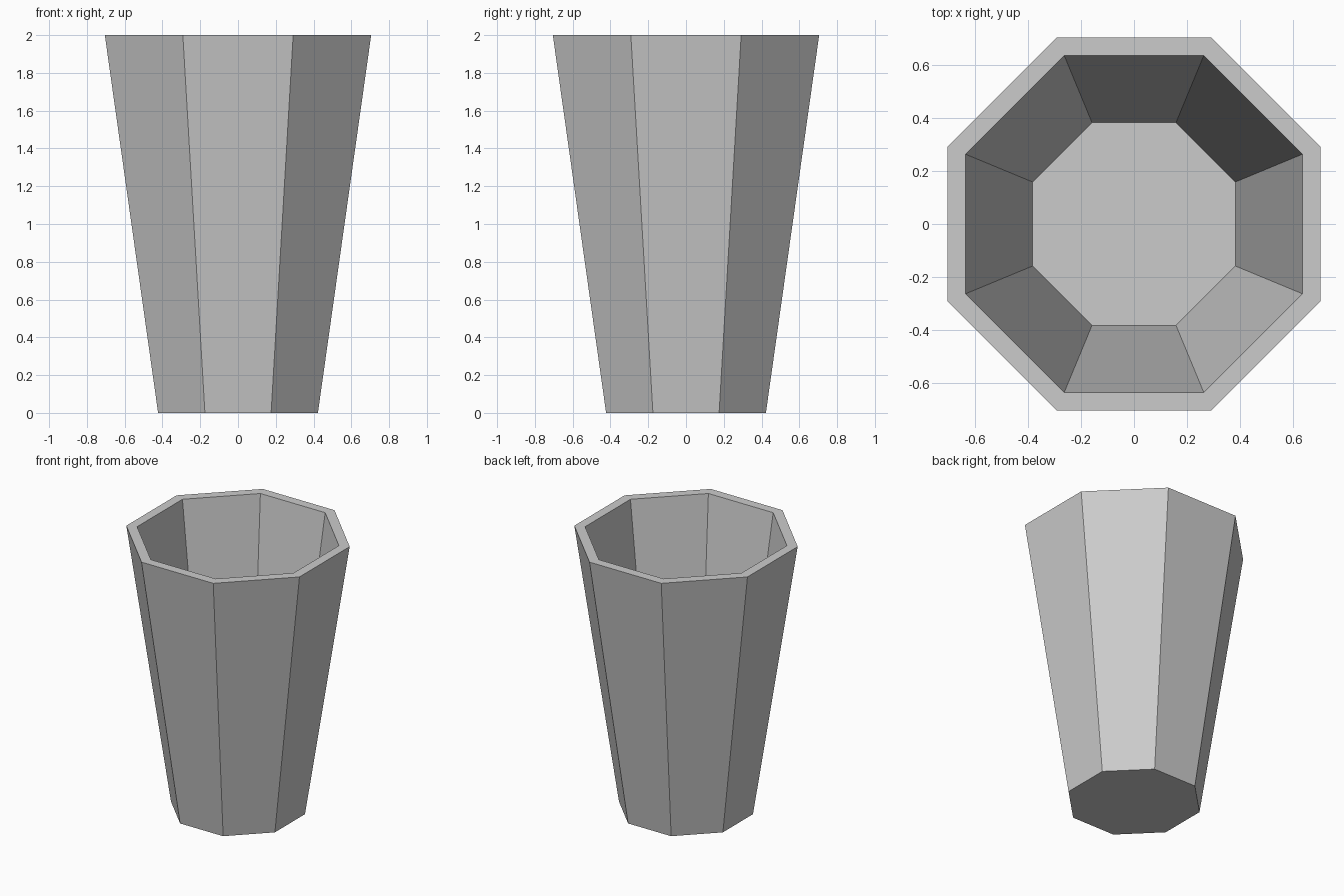
import bpy, bmesh, math

if "Cube" in bpy.data.objects:
    bpy.data.objects.remove(bpy.data.objects["Cube"])

SIDES = 8
HEIGHT = 2.0
FLOOR = 0.08


def ring(bm, apothem, z):
    """Octagon ring with flat sides facing the axes."""
    r = apothem / math.cos(math.pi / SIDES)
    angles = [(i + 0.5) * math.tau / SIDES for i in range(SIDES)]
    return [bm.verts.new((r * math.cos(a), r * math.sin(a), z)) for a in angles]


bm = bmesh.new()
# Profile: outer foot, outer rim, inner rim, inner floor
rings = [ring(bm, a, z) for a, z in
         ((0.423, 0), (0.705, HEIGHT), (0.637, HEIGHT), (0.383, FLOOR))]

# Outer wall, rim and inner wall
for lower, upper in zip(rings, rings[1:]):
    for i in range(SIDES):
        j = (i + 1) % SIDES
        bm.faces.new((lower[i], lower[j], upper[j], upper[i]))

# Underside and inner floor
bm.faces.new(rings[0][::-1])
bm.faces.new(rings[-1])
bmesh.ops.recalc_face_normals(bm, faces=bm.faces)

mesh = bpy.data.meshes.new("cup")
bm.to_mesh(mesh)
bm.free()
cup = bpy.data.objects.new("cup", mesh)
bpy.context.collection.objects.link(cup)
